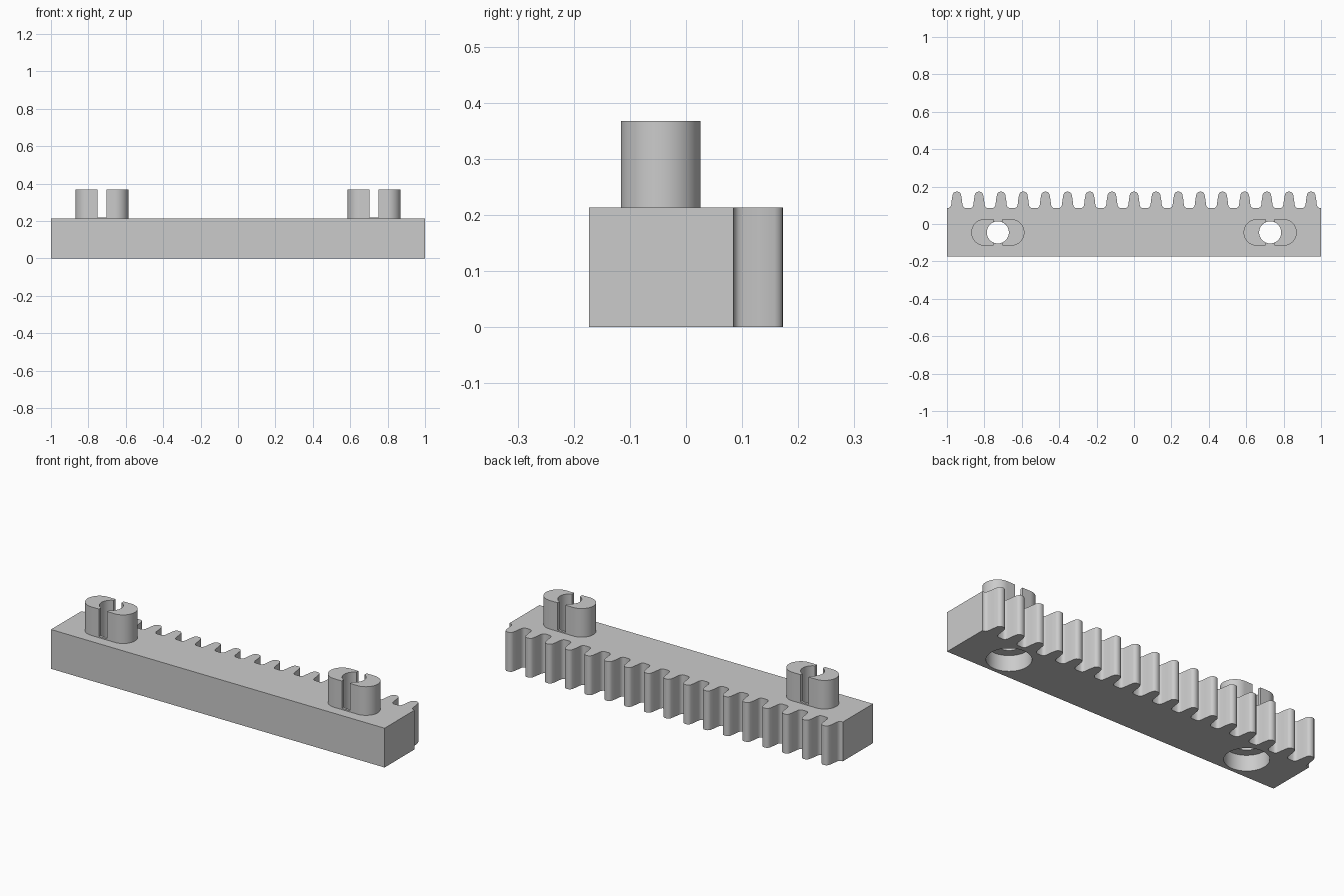
import bpy
import bmesh
from math import acos, asin, cos, sin, pi, radians

cube = bpy.data.objects.get("Cube")
if cube:
    bpy.data.objects.remove(cube, do_unlink=True)

grey = bpy.data.materials.new("light_grey")
grey.use_nodes = True
colour = (0.6, 0.6, 0.6, 1)
grey.diffuse_color = colour
grey.node_tree.nodes["Principled BSDF"].inputs["Base Color"].default_value = colour

# Main dimensions
FRONT, ROOT = -0.173, 0.085
BAR_TOP, POST_TOP, SLOT_FLOOR = 0.213, 0.368, 0.22
POST_X, POST_Y = 0.728, -0.045
POST_R, HOLE_R, BORE_R = 0.071, 0.059, 0.108
BORE_DEPTH, SLOT = 0.085, 0.024
TEETH, PITCH = 17, 0.1184


def arc(cx, cy, r, start, end, steps):
    """Points along a circular arc."""
    angles = [start + (end - start) * i / steps for i in range(steps + 1)]
    return [(cx + r * cos(a), cy + r * sin(a)) for a in angles]


def prism(name, outline, z0, z1):
    """Extrude a flat outline between two heights."""
    bm = bmesh.new()
    face = bm.faces.new([bm.verts.new((x, y, z0)) for x, y in outline])
    top = bmesh.ops.extrude_face_region(bm, geom=[face])["geom"]
    verts = [g for g in top if isinstance(g, bmesh.types.BMVert)]
    bmesh.ops.translate(bm, verts=verts, vec=(0, 0, z1 - z0))
    bmesh.ops.recalc_face_normals(bm, faces=bm.faces)
    mesh = bpy.data.meshes.new(name)
    bm.to_mesh(mesh)
    bm.free()
    mesh.materials.append(grey)
    obj = bpy.data.objects.new(name, mesh)
    bpy.context.collection.objects.link(obj)
    return obj


def activate(obj):
    bpy.ops.object.select_all(action='DESELECT')
    obj.select_set(True)
    bpy.context.view_layer.objects.active = obj


def smooth(obj):
    activate(obj)
    bpy.ops.object.shade_smooth_by_angle(angle=radians(40))


def cut_round(obj, x, y, r, z0, z1):
    """Cut a vertical round hole."""
    cutter = prism("hole_cutter", arc(x, y, r, 0, 2 * pi, 64)[:-1], z0, z1)
    cutter.hide_render = True
    mod = obj.modifiers.new("hole", 'BOOLEAN')
    mod.operation = 'DIFFERENCE'
    mod.solver = 'EXACT'
    mod.object = cutter
    activate(obj)
    bpy.ops.object.modifier_apply(modifier=mod.name)
    bpy.data.objects.remove(cutter, do_unlink=True)


# Toothed bar: half a tooth, mirrored and repeated along the back edge
half_tooth = [(0.046, 0), (0.038, 0.003), (0.033, 0.009), (0.030, 0.018),
              (0.027, 0.045), (0.022, 0.073), (0.018, 0.081), (0.010, 0.087)]
tooth = half_tooth + [(0, 0.088)] + [(-x, y) for x, y in reversed(half_tooth)]
outline = [(-1, FRONT), (1, FRONT), (1, ROOT)]
for i in reversed(range(TEETH)):
    cx = (i - (TEETH - 1) / 2) * PITCH
    outline += [(cx + x, ROOT + y) for x, y in tooth]
outline.append((-1, ROOT))
bar = prism("toothed_bar", outline, 0, BAR_TOP)

# Through holes and wide recesses underneath
for side in (-1, 1):
    cut_round(bar, side * POST_X, POST_Y, HOLE_R, -0.1, POST_TOP)
    cut_round(bar, side * POST_X, POST_Y, BORE_R, -0.1, BORE_DEPTH)
smooth(bar)

# Split posts: two half ovals around each hole, joined low down by thin webs
edge = acos(SLOT / HOLE_R)
half_post = ([(SLOT, -POST_R)] + arc(POST_R, 0, POST_R, -pi / 2, pi / 2, 32)
             + [(SLOT, POST_R)] + arc(0, 0, HOLE_R, edge, -edge, 28))
spread = asin(SLOT / HOLE_R)
web = ([(SLOT, POST_R), (-SLOT, POST_R)]
       + arc(0, 0, HOLE_R, pi / 2 + spread, pi / 2 - spread, 10))

for label, side in (("left", 1), ("right", -1)):
    for part, s in (("outer", side), ("inner", -side)):
        pts = [(side * POST_X + s * x, POST_Y + y) for x, y in half_post]
        smooth(prism(f"{label}_post_{part}_half", pts, BAR_TOP, POST_TOP))
    for part, s in (("front", -1), ("back", 1)):
        pts = [(side * POST_X + x, POST_Y + s * y) for x, y in web]
        smooth(prism(f"{label}_post_{part}_web", pts, BAR_TOP, SLOT_FLOOR))
